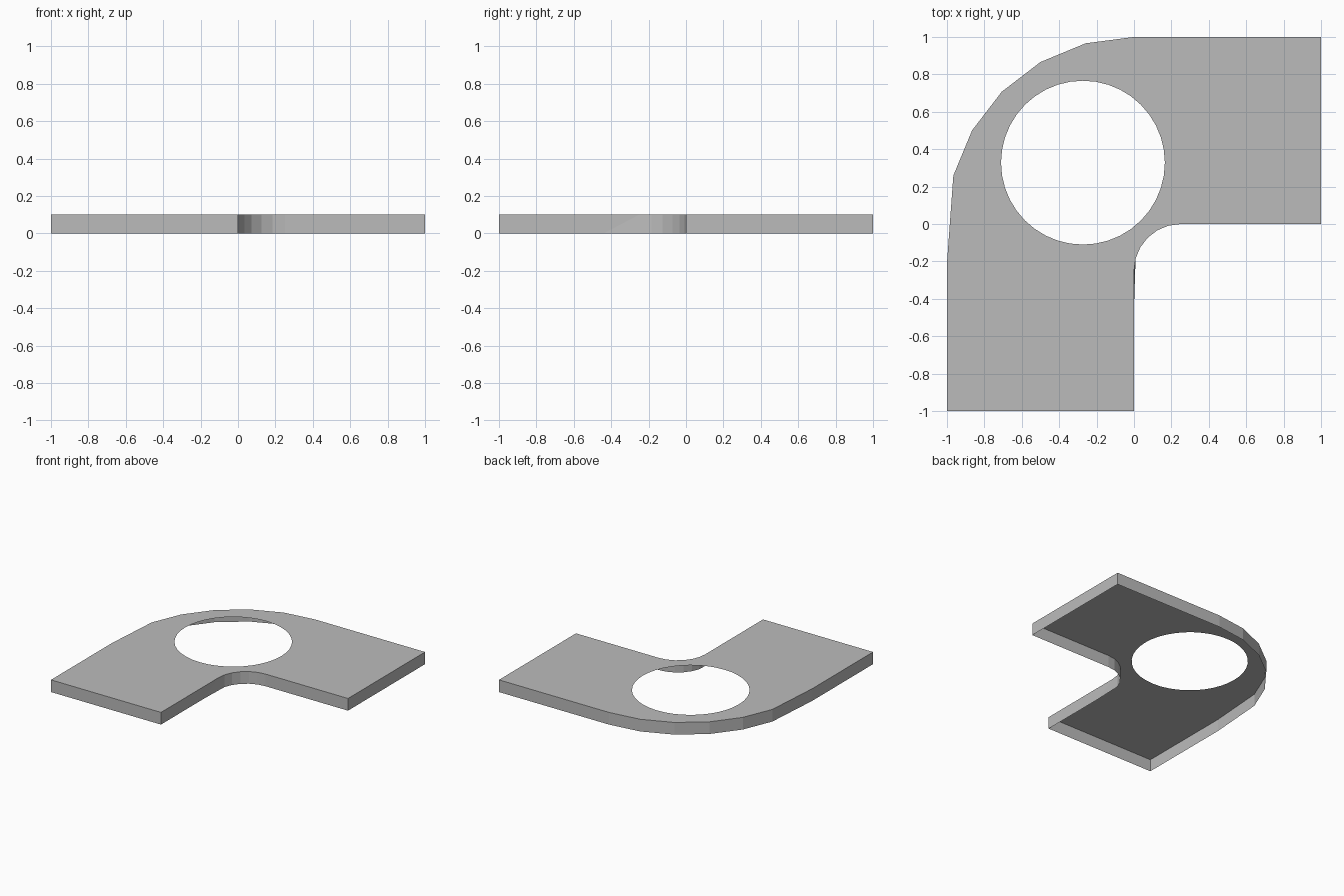
import bpy, bmesh
from math import cos, sin, pi, radians

cube = bpy.data.objects.get("Cube")
if cube:
    bpy.data.objects.remove(cube, do_unlink=True)

HEIGHT = 0.1

grey = bpy.data.materials.new("plain_grey")
grey.use_nodes = True
grey.diffuse_color = (0.5, 0.5, 0.5, 1)
grey.node_tree.nodes["Principled BSDF"].inputs["Base Color"].default_value = (0.5, 0.5, 0.5, 1)


def arc(cx, cy, radius, start, end, steps):
    """Points on an arc, angles in degrees, both ends included."""
    angles = [radians(start + (end - start) * i / steps) for i in range(steps + 1)]
    return [(cx + radius * cos(a), cy + radius * sin(a)) for a in angles]


def add_loop(bm, points):
    verts = [bm.verts.new((x, y, HEIGHT)) for x, y in points]
    edges = [bm.edges.new((a, b)) for a, b in zip(verts, verts[1:] + verts[:1])]
    return verts, edges


# Elbow outline, counter-clockwise: rounded outer corner and small inner fillet
outer = arc(0, 0, 1, 90, 165, 5)
fillet = arc(0.25, -0.25, 0.25, 180, 90, 6)
outline = [(1, 0), (1, 1)] + outer + [(-1, -0.21), (-1, -1), (0, -1)] + fillet

# Round opening through the top sheet
hole = arc(-0.273, 0.328, 0.438, 0, 360, 40)[:-1]

bm = bmesh.new()
rim, rim_edges = add_loop(bm, outline)
_, hole_edges = add_loop(bm, hole)
bmesh.ops.triangle_fill(bm, use_beauty=True, edges=rim_edges + hole_edges, normal=(0, 0, 1))
for face in bm.faces:
    if face.normal.z < 0:
        face.normal_flip()

# Thin skirt around the outline, open underneath
base = [bm.verts.new((v.co.x, v.co.y, 0)) for v in rim]
base[len(outline) - len(fillet)].co.y = -0.44
for i in range(len(rim)):
    j = (i + 1) % len(rim)
    bm.faces.new((rim[i], base[i], base[j], rim[j]))

mesh = bpy.data.meshes.new("elbow_cover")
bm.to_mesh(mesh)
bm.free()
mesh.materials.append(grey)
cover = bpy.data.objects.new("elbow_cover", mesh)
bpy.context.collection.objects.link(cover)
